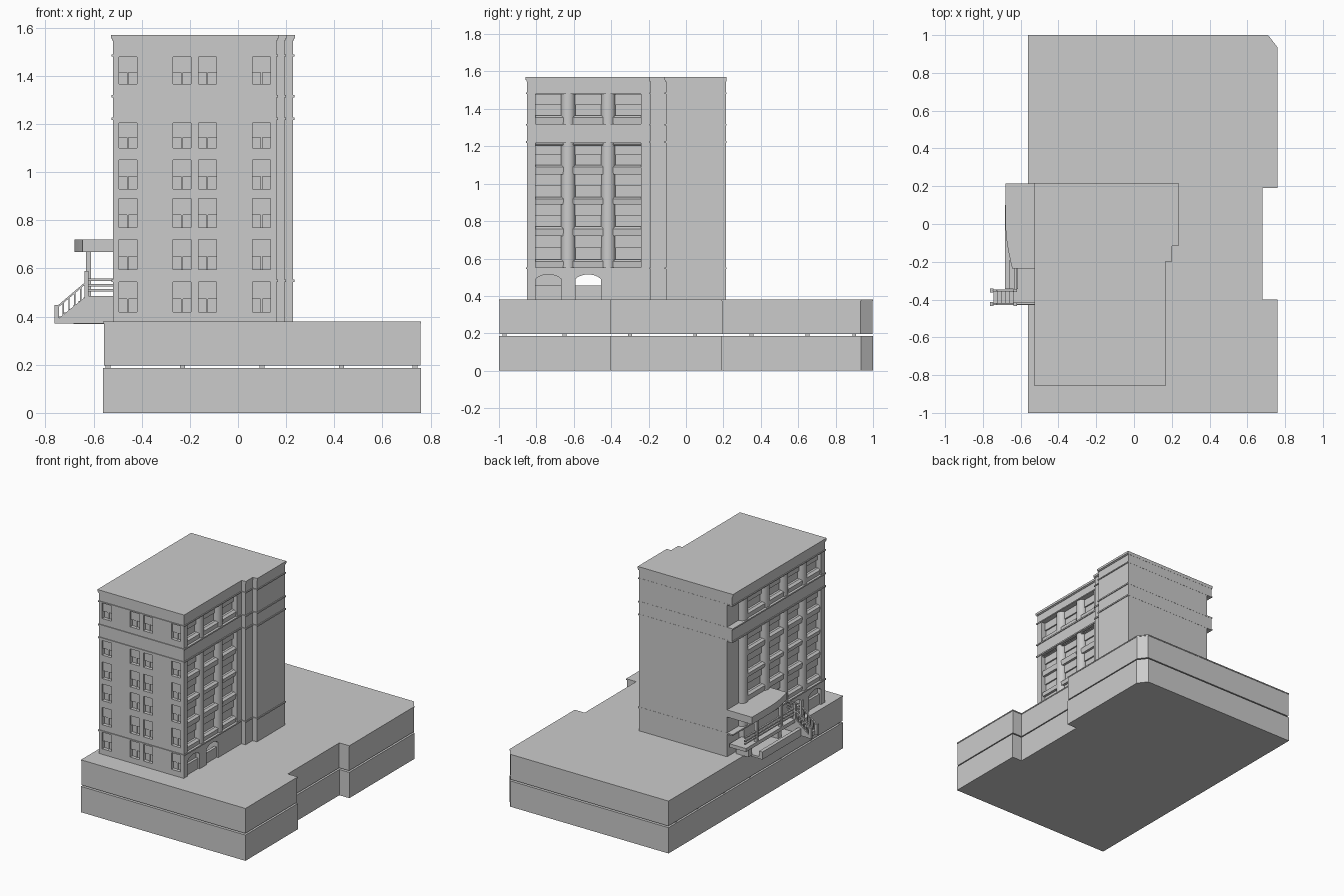
import bpy, bmesh, math
from mathutils import Vector

if "Cube" in bpy.data.objects:
    bpy.data.objects.remove(bpy.data.objects["Cube"])

PLACE = {'x': lambda a, b, t: (t, a, b), 'y': lambda a, b, t: (a, t, b), 'z': lambda a, b, t: (a, b, t)}


def prism(pts, lo, hi, axis='z'):
    return (pts, lo, hi, axis)


def box(x0, x1, y0, y1, z0, z1):
    return prism([(x0, y0), (x1, y0), (x1, y1), (x0, y1)], z0, z1)


def make(name, parts):
    """One object out of extruded profiles."""
    bm = bmesh.new()
    for pts, lo, hi, axis in parts:
        a = [bm.verts.new(PLACE[axis](p[0], p[1], lo)) for p in pts]
        b = [bm.verts.new(PLACE[axis](p[0], p[1], hi)) for p in pts]
        bm.faces.new(a)
        bm.faces.new(b[::-1])
        for i in range(len(pts)):
            j = (i + 1) % len(pts)
            bm.faces.new((a[i], b[i], b[j], a[j]))
    bmesh.ops.recalc_face_normals(bm, faces=bm.faces[:])
    me = bpy.data.meshes.new(name)
    bm.to_mesh(me)
    bm.free()
    ob = bpy.data.objects.new(name, me)
    bpy.context.collection.objects.link(ob)
    return ob


def offset(poly, d):
    """Mitred outward offset of a counter-clockwise outline."""
    out = []
    for i, p in enumerate(poly):
        p = Vector(p)
        e1 = (p - Vector(poly[i - 1])).normalized()
        e2 = (Vector(poly[(i + 1) % len(poly)]) - p).normalized()
        n1, n2 = Vector((e1.y, -e1.x)), Vector((e2.y, -e2.x))
        out.append(tuple(p + (n1 + n2) * d / (1 + n1.dot(n2))))
    return out


# Podium: two slabs held apart by small posts, with a thin lip on top
podium = [(-.56, -1), (.76, -1), (.76, -.4), (.68, -.4), (.68, .19),
          (.76, .19), (.76, .935), (.71, 1), (-.56, 1)]
make("podium_lower", [prism(podium, 0, .187)])
make("podium_upper", [prism(offset(podium, -.003), .197, .374)])
make("podium_lip", [prism(podium, .372, .38)])
make("podium_posts", [box(x - .01, x + .01, y - .01, y + .01, .18, .2)
                      for x in (-.54, -.23, .1, .43, .735) for y in (-.97, -.65, -.3, .05, .35, .65, .9)
                      if not (x > .7 and -.42 < y < .2)])

# Tower body with openings cut into it
L, R, F, B = -.52, .16, -.85, .215
outline = [(L, F), (R, F), (R, -.19), (.193, -.19), (.193, -.108), (.228, -.108), (.228, B), (L, B)]
tower = make("tower", [prism(outline, .379, 1.56)])

win_x = [-.495, -.27, -.165, .06]
win_w = .075
win_z = [(.42, .543), (.595, .72), (.77, .89), (.93, 1.05), (1.10, 1.205), (1.365, 1.478)]
bays = [(-.805, -.667), (-.592, -.455), (-.378, -.24)]
tiers = [(.55, 1.222), (1.315, 1.482)]


def arch(y0, y1):
    pts = [(y0, .37), (y1, .37)]
    for i in range(9):
        t = i / 8
        pts.append((y1 + (y0 - y1) * t, .49 + .025 * math.sin(math.pi * t) ** .7 if 0 < t < 1 else .49))
    return pts


cuts = [box(x, x + win_w, F - .03, F + .025, z0, z1) for x in win_x for z0, z1 in win_z]
for z0, z1 in tiers:
    cuts += [box(R - .04, R + .02, bays[0][0], bays[2][1], z0, z1),
             box(L - .02, L + .04, bays[0][0], B + .02, z0, z1)]
cuts += [box(L - .02, L + .04, .08, B + .02, .37, .545),
         prism(arch(*bays[0]), R - .03, R + .02, 'x'),
         prism(arch(*bays[0]), L - .02, L + .03, 'x'),
         prism(arch(*bays[1]), L - .02, R + .02, 'x')]
cutter = make("opening_cutter", cuts)
cutter.hide_render = True
cutter.hide_viewport = True
mod = tower.modifiers.new("openings", 'BOOLEAN')
mod.object = cutter
mod.solver = 'EXACT'

# Front window sashes: upper sash stands proud of the lower one
sashes = []
for x in win_x:
    for z0, z1 in win_z:
        zm = (z0 + z1) / 2 - .008
        sashes += [box(x, x + win_w, F + .012, F + .03, zm, z1),
                   box(x + .034, x + .041, F + .018, F + .03, z0, zm)]
make("front_sashes", sashes)

# Panels closing the lower part of the ground floor arches
make("arch_panels", [box(x0, x1, y0, y1, .379, .455) for y0, y1 in bays[:2]
                     for x0, x1 in ((R - .032, R - .012), (L + .012, L + .032))])

# Side bays: round columns, sloped spandrels and sashes
col_y = [-.63, -.416]
left_col_y = col_y + [-.202, .045]
left_bays = bays + [(-.165, .008)]


def disc(cx, cy, rx, ry, n=20):
    return [(cx + rx * math.cos(2 * math.pi * i / n), cy + ry * math.sin(2 * math.pi * i / n)) for i in range(n)]


cols = []
for z0, z1 in tiers:
    cols += [prism(disc(R - .036, y, .036, .038), z0, z1) for y in col_y]
    cols += [prism(disc(L + .036, y, .036, .038), z0, z1) for y in left_col_y]
columns = make("bay_columns", cols)
bpy.context.view_layer.objects.active = columns
columns.select_set(True)
bpy.ops.object.shade_smooth_by_angle(angle=math.radians(30))

spandrel_z = [(.55, .595), (.72, .77), (.89, .93), (1.05, 1.10), (1.205, 1.222), (1.315, 1.365)]
spandrels, side_sashes = [], []
for wall, s, bay_list in ((R, 1, bays), (L, -1, left_bays)):
    for y0, y1 in bay_list:
        y0, y1 = y0 - .012, y1 + (.012 if y1 > bays[2][1] or s < 0 or y1 < -.3 else 0)
        y0 = max(y0, -.805)
        for z0, z1 in spandrel_z:
            prof = [(wall - s * .042, z0), (wall - s * .012, z0), (wall - s * .008, z1 - .012),
                    (wall - s * .024, z1), (wall - s * .042, z1)]
            spandrels.append(prism(prof, y0, y1, 'y'))
        for z0, z1 in win_z[1:]:
            zm = (z0 + z1) / 2
            xs = sorted((wall - s * .042, wall - s * .03))
            side_sashes.append(box(*xs, y0, y1, zm, z1))
make("bay_spandrels", spandrels)
make("bay_sashes", side_sashes)

# Solid wall of the bay-free strip on the right and string courses all round
courses = [(.543, .553, .006), (1.217, 1.227, .006), (1.31, 1.32, .006),
           (1.48, 1.488, .006), (1.546, 1.554, .004), (1.554, 1.57, .008)]
make("string_courses", [prism([(x, min(y, B + .001)) for x, y in offset(outline, d)], z0, z1)
                        for z0, z1, d in courses])

# Entrance canopy with a curved leading edge
curve = [(-.645 - .035 * math.sin(math.pi / 2 * i / 6), -.235 + .235 * i / 6) for i in range(7)]
make("entrance_canopy", [prism([(L + .04, B), (-.68, B)] + curve[::-1] + [(L + .04, -.235)], .668, .72)])

# Porch: raised landing, low outer wall, posts and rails
make("porch_landing", [box(-.632, L + .02, -.43, B, .455, .48), box(-.6, L + .02, .1, .14, .38, .46),
                       box(-.6, L + .02, -.24, -.2, .38, .46)])
make("porch_low_wall", [box(-.683, -.657, -.345, .1, .378, .425), box(-.683, L, -.345, .1, .37, .385)])
make("canopy_posts", [box(-.632, -.61, y - .011, y + .011, .46, .67) for y in (-.2, .08)])
rails = [box(-.626, -.614, -.345, B, z, z + .01) for z in (.505, .525, .548)]
rails += [box(-.62, L, -.425, -.415, z, z + .01) for z in (.505, .525, .548)]
make("porch_rails", rails)

# Entrance stair: steps between sloping stringers, with newels and handrails
n = 6
make("stair_steps", [box(-.745 + .125 * i / n, -.62, -.42, -.355, .372, .385 + .095 * (i + 1) / n)
                     for i in range(n)])
stringer = [(-.755, .372), (-.755, .385), (-.63, .485), (L, .485), (L, .372)]
handrail = [(-.75, .435), (-.63, .537), (-.63, .547), (-.75, .445)]
stair_sides, stair_rails = [], []
for y in (-.424, -.352):
    stair_sides.append(prism(stringer, y - .006, y + .006, 'y'))
    stair_rails.append(prism(handrail, y - .006, y + .006, 'y'))
    stair_rails += [box(-.763, -.743, y - .01, y + .01, .372, .448),
                    box(-.638, -.62, y - .009, y + .009, .47, .59)]
    for i in range(1, 5):
        x = -.75 + .024 * i
        z = .39 + .02 * i
        stair_rails.append(box(x - .003, x + .003, y - .003, y + .003, z - .01, z + .055))
make("stair_stringers", stair_sides)
make("stair_handrails", stair_rails)
